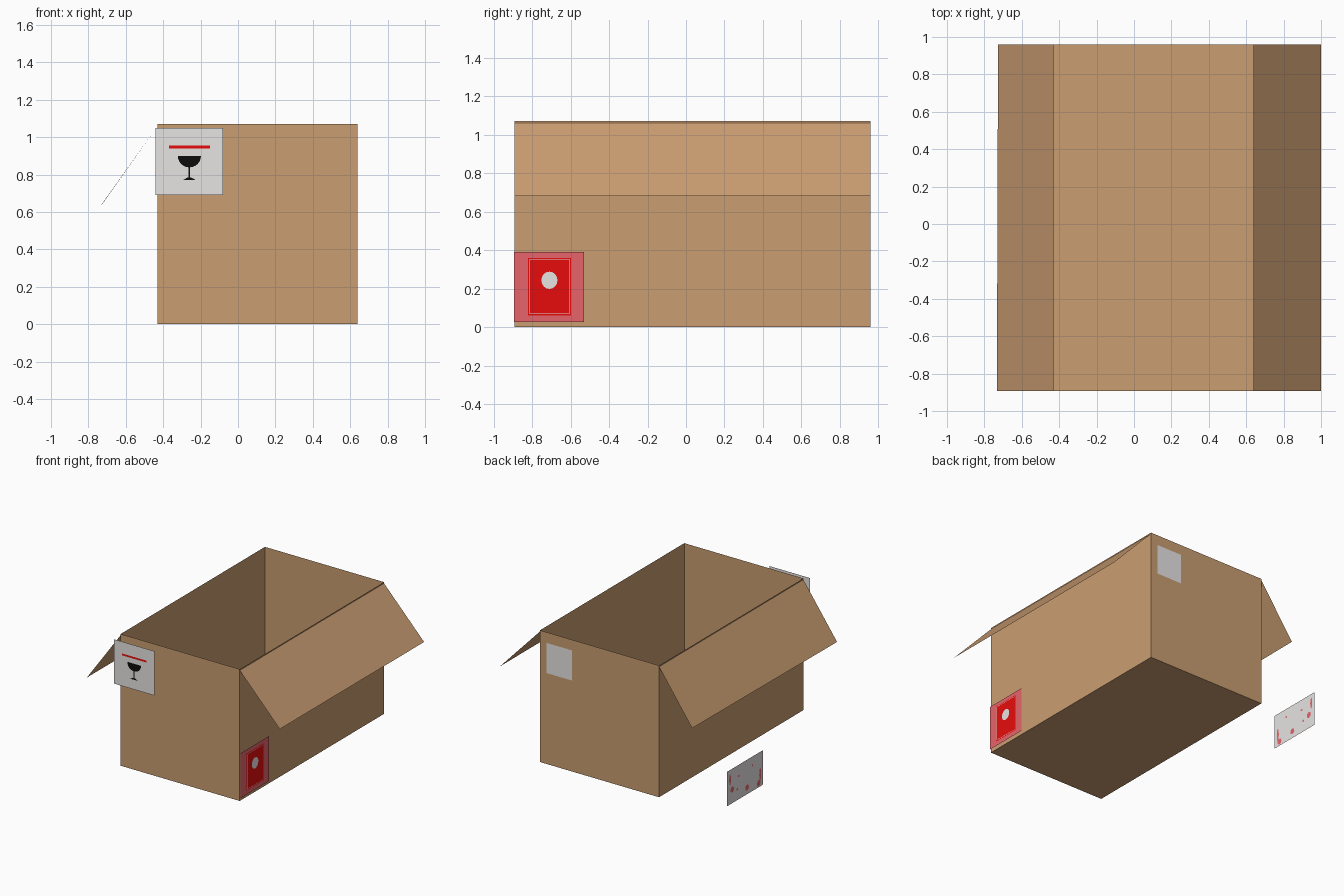
import bpy, math

if "Cube" in bpy.data.objects:
    bpy.data.objects.remove(bpy.data.objects["Cube"])

def lin(c):
    c /= 255
    return c / 12.92 if c <= 0.04045 else ((c + 0.055) / 1.055) ** 2.4

def material(name, r, g, b):
    m = bpy.data.materials.new(name)
    m.diffuse_color = (lin(r), lin(g), lin(b), 1)
    m.use_nodes = True
    m.node_tree.nodes["Principled BSDF"].inputs["Base Color"].default_value = m.diffuse_color
    return m

CARD = material("cardboard", 202, 157, 114)
WHITE = material("label_white", 245, 242, 241)
RED = material("red", 250, 14, 14)
PINK = material("pink", 246, 108, 114)
BLACK = material("black", 12, 12, 12)

def sheet(name, verts, faces, mat):
    me = bpy.data.meshes.new(name)
    me.from_pydata(verts, [], faces)
    me.materials.append(mat)
    ob = bpy.data.objects.new(name, me)
    bpy.context.collection.objects.link(ob)
    return ob

def plate(name, axis, pos, outline, mat, flip=False):
    """Flat polygon across an axis; outline is (horizontal, z), counter-clockwise."""
    if flip:
        outline = outline[::-1]
    pts = [(pos, a, z) if axis == "x" else (a, pos, z) for a, z in outline]
    return sheet(name, pts, [tuple(range(len(pts)))], mat)

def rect(a0, a1, z0, z1):
    return [(a0, z0), (a1, z0), (a1, z1), (a0, z1)]

def disc(a, z, ra, rz, n=16):
    return [(a + ra * math.cos(2 * math.pi * i / n),
             z + rz * math.sin(2 * math.pi * i / n)) for i in range(n)]

# Open box: floor and four walls
X0, X1, Y0, Y1, H = -0.43, 0.64, -0.892, 0.96, 1.07
base = [(X0, Y0), (X1, Y0), (X1, Y1), (X0, Y1)]
sheet("box_shell", [(x, y, z) for z in (0, H) for x, y in base],
      [(3, 2, 1, 0)] + [(i, (i + 1) % 4, (i + 1) % 4 + 4, i + 4) for i in range(4)], CARD)

# Two long flaps hanging outward, hinged just under the rim
HZ = 1.06
sheet("right_flap", [(X1, Y0, HZ), (1.0, Y0, 0.68), (1.0, Y1, 0.68), (X1, Y1, HZ)],
      [(0, 1, 2, 3)], CARD)
sheet("left_flap", [(X0, Y0, HZ), (-0.733, Y0, 0.635), (-0.727, Y1, 0.64), (X0, Y1, HZ)],
      [(3, 2, 1, 0)], CARD)

# Front label, standing off the wall, with a goblet sign
F = -0.96
plate("front_label", "y", F, rect(-0.44, -0.08, 0.69, 1.05), WHITE)
bowl = [(-0.26 + 0.062 * math.cos(t), 0.9 + 0.062 * math.sin(t))
        for t in [math.pi + math.pi * i / 12 for i in range(13)]]
plate("goblet_bowl", "y", F - 0.002, bowl, BLACK)
plate("goblet_stem", "y", F - 0.002, rect(-0.264, -0.256, 0.78, 0.845), BLACK)
plate("goblet_foot", "y", F - 0.002,
      [(-0.295, 0.77), (-0.225, 0.77), (-0.25, 0.784), (-0.27, 0.784)], BLACK)
plate("front_label_bar", "y", F - 0.002, rect(-0.37, -0.15, 0.94, 0.955), RED)

# Back label, plain
plate("back_label", "y", Y1 + 0.003, rect(0.35, 0.58, 0.74, 0.985), WHITE, True)

# Right label: pink sheet, red card with white line frame and round sign
R = X1 + 0.008
plate("right_label", "x", R, rect(-0.895, -0.53, 0.025, 0.39), PINK)
plate("red_card", "x", R + 0.002, rect(-0.822, -0.598, 0.06, 0.36), RED)
for i, r in enumerate([(-0.814, -0.811, 0.07, 0.35), (-0.609, -0.606, 0.07, 0.35),
                       (-0.814, -0.606, 0.067, 0.07), (-0.814, -0.606, 0.35, 0.353)]):
    plate(f"card_frame_{i}", "x", R + 0.003, rect(*r), WHITE)
plate("card_disc", "x", R + 0.003, disc(-0.71, 0.243, 0.042, 0.045), WHITE)

# Left label, standing off the wall, with pink blots seen from both sides
LY0, LY1, LZ0, LZ1 = 0.435, 0.9, 0.055, 0.335
plate("left_label", "x", -0.998, rect(LY0, LY1, LZ0, LZ1), WHITE, True)
blots = [(0.09, 0.35, 0.025, 0.2), (0.13, 0.12, 0.05, 0.09), (0.45, 0.2, 0.05, 0.09),
         (0.86, 0.4, 0.05, 0.09), (0.92, 0.72, 0.025, 0.17), (0.3, 0.75, 0.02, 0.03),
         (0.68, 0.68, 0.025, 0.03), (0.72, 0.32, 0.02, 0.04)]
for i, (u, v, ru, rv) in enumerate(blots):
    w, h = LY1 - LY0, LZ1 - LZ0
    o = disc(LY0 + u * w, LZ0 + v * h, ru * w, rv * h, 8)
    plate(f"blot_outer_{i}", "x", -1.0, o, PINK, True)
    plate(f"blot_inner_{i}", "x", -0.996, o, PINK)
